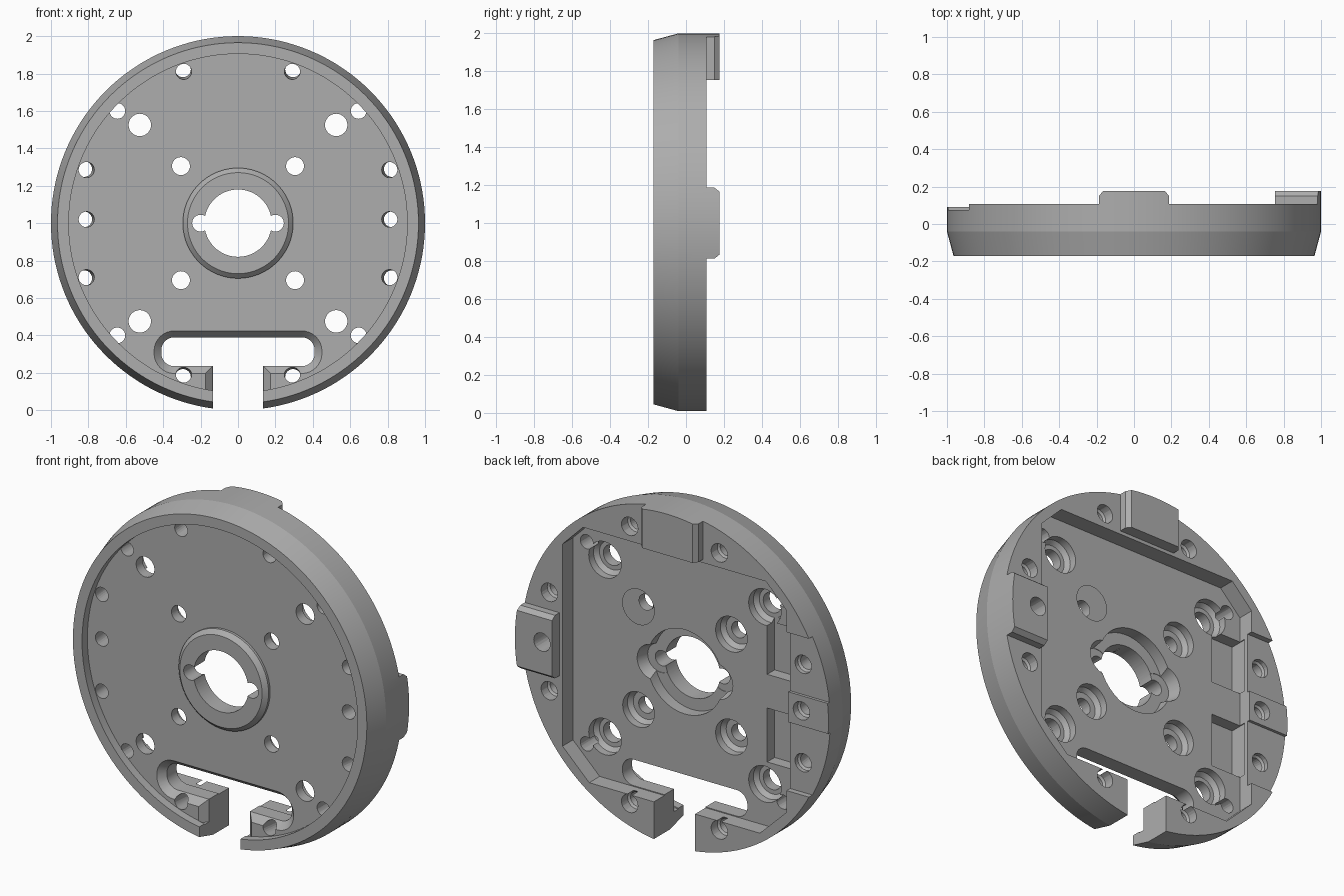
import bpy, bmesh, math
from mathutils import Matrix, Vector

if "Cube" in bpy.data.objects:
    bpy.data.objects.remove(bpy.data.objects["Cube"])

FRONT, FLOOR, BACK_FLOOR, RIM, TOP = -0.17, -0.12, 0.01, 0.108, 0.177


def make_object(name, bm):
    bmesh.ops.recalc_face_normals(bm, faces=bm.faces)
    mesh = bpy.data.meshes.new(name)
    bm.to_mesh(mesh)
    bm.free()
    ob = bpy.data.objects.new(name, mesh)
    bpy.context.collection.objects.link(ob)
    return ob


def lathe(name, profile, steps=144):
    """Spin (radius, y) points about the disc axis."""
    bm = bmesh.new()
    verts = [bm.verts.new((r, y, 1)) for r, y in profile]
    edges = [bm.edges.new(p) for p in zip(verts, verts[1:])]
    bmesh.ops.spin(bm, geom=verts + edges, cent=(0, 0, 1), axis=(0, 1, 0),
                   angle=math.tau, steps=steps, use_duplicate=False)
    bmesh.ops.remove_doubles(bm, verts=bm.verts, dist=1e-5)
    return make_object(name, bm)


def loft(layers):
    """Solid through matching outlines, each (y, points measured from the centre)."""
    bm = bmesh.new()
    rings = [[bm.verts.new((x, y, 1 + z)) for x, z in pts] for y, pts in layers]
    n = len(rings[0])
    for a, b in zip(rings, rings[1:]):
        for i in range(n):
            j = (i + 1) % n
            bm.faces.new((a[i], a[j], b[j], b[i]))
    bm.faces.new(rings[0])
    bm.faces.new(rings[-1])
    return make_object("cutter", bm)


def circle(x, z, r, n=32):
    return [(x + r * math.cos(math.tau * i / n), z + r * math.sin(math.tau * i / n))
            for i in range(n)]


def rect(x0, x1, z0, z1):
    return [(x0, z0), (x1, z0), (x1, z1), (x0, z1)]


def round_rect(x0, x1, z0, z1, r, n=8):
    pts = []
    corners = [(x1 - r, z1 - r), (x0 + r, z1 - r), (x0 + r, z0 + r), (x1 - r, z0 + r)]
    for q, (cx, cz) in enumerate(corners):
        for i in range(n + 1):
            a = (q + i / n) * math.pi / 2
            pts.append((cx + r * math.cos(a), cz + r * math.sin(a)))
    return pts


def cut(*layers):
    tool = loft(layers)
    mod = body.modifiers.new("cut", 'BOOLEAN')
    mod.operation, mod.solver, mod.object = 'DIFFERENCE', 'EXACT', tool
    bpy.context.view_layer.objects.active = body
    bpy.ops.object.modifier_apply(modifier=mod.name)
    bpy.data.objects.remove(tool)


# Disc with raised front hub, recessed face and bevelled rim
body = lathe("mounting_disc", [
    (0, -0.16), (0.27, -0.16), (0.295, -0.135), (0.295, FLOOR), (0.905, FLOOR),
    (0.905, FRONT), (0.965, FRONT), (1, -0.04), (1, TOP), (0, TOP)])


# Back rim, leaving the top and left tabs standing with bevelled flanks
def tab_outline(w):
    t, b = 0.755, 1.2
    return [(-b, -b), (b, -b), (b, -w), (t, -w), (t, w), (b, w), (b, b),
            (w, b), (w, t), (-w, t), (-w, b), (-b, b)]


cut((RIM, tab_outline(0.187)), (0.15, tab_outline(0.187)), (0.2, tab_outline(0.147)))

# Back recess with clipped corners
a, c, low = 0.735, 0.6, 0.77
recess = [(a, -c), (a, c), (c, a), (-c, a), (-a, c), (-a, -c), (-0.56, -low), (0.56, -low)]
cut((BACK_FLOOR, recess), (0.3, recess))

# Lowered right rim and the two pockets beside it
for y, z0, z1 in ((0.075, 0.11, 0.47), (0.092, -0.08, 0.12), (0.075, -0.47, -0.07)):
    step = rect(-1.2, -0.7, z0, z1)
    cut((y, step), (0.3, step))
for z0, z1 in ((0.13, 0.45), (-0.39, -0.07)):
    cut((-0.06, rect(-0.74, -0.54, z0, z1)), (0.05, rect(-0.74, -0.54, z0, z1)))

# Cable slot with bevelled front edge, and the gap leading out of it
slot = round_rect(-0.41, 0.41, -0.765, -0.61, 0.07)
wide = round_rect(-0.45, 0.45, -0.805, -0.575, 0.11)
cut((-0.3, slot), (0.3, slot))
cut((FLOOR - 0.001, wide), (-0.08, slot))
gap = rect(-0.135, 0.135, -1.2, -0.7)
cut((-0.3, gap), (0.3, gap))
cut((FLOOR - 0.001, rect(-0.175, 0.175, -0.9, -0.69)),
    (-0.08, rect(-0.136, 0.136, -0.9, -0.69)))

# Centre bore with side notches, opened out at the back
bore, wide_bore = circle(0, 0, 0.18, 64), circle(0, 0, 0.25, 64)
cut((-0.3, bore), (0.3, bore))
cut((-0.06, wide_bore), (0.3, wide_bore))
for s in (-1, 1):
    cut((-0.3, circle(s * 0.2, 0, 0.045)), (0.3, circle(s * 0.2, 0, 0.045)))
    cut((-0.062, circle(s * 0.21, 0, 0.085)), (0.05, circle(s * 0.21, 0, 0.115)))

# Screw holes with counterbores, in four corners
for sx in (-1, 1):
    for sz in (-1, 1):
        for x, z, r, big in ((0.305, 0.305, 0.048, 0.104), (0.525, 0.525, 0.06, 0.107)):
            x, z = sx * x, sz * z
            cut((-0.3, circle(x, z, r)), (0.3, circle(x, z, r)))
            cut((-0.06, circle(x, z, big * 0.8)), (-0.035, circle(x, z, big)),
                (0.05, circle(x, z, big)))
        pin = circle(sx * 0.645, sz * 0.6, 0.042, 24)
        cut((FLOOR - 0.001, pin), (0.3, pin))

# Rim holes
spots = [(s * 0.29, t * 0.81) for s in (-1, 1) for t in (-1, 1)]
spots += [(s * 0.81, z) for s in (-1, 1) for z in (0.285, 0.02, -0.29)]
for x, z in spots:
    k = 1.015
    cut((FLOOR - 0.001, circle(x, z, 0.042, 24)), (0.04, circle(x * k, z * k, 0.042, 24)),
        (0.05, circle(x * k, z * k, 0.054, 24)), (0.3, circle(x * k, z * k, 0.054, 24)))

# Single grey finish
mat = bpy.data.materials.new("plain_grey")
mat.use_nodes = True
grey = (0.42, 0.42, 0.42, 1)
mat.diffuse_color = grey
mat.node_tree.nodes["Principled BSDF"].inputs["Base Color"].default_value = grey
body.data.materials.clear()
body.data.materials.append(mat)

bpy.ops.object.select_all(action='DESELECT')
body.select_set(True)
bpy.context.view_layer.objects.active = body
bpy.ops.object.shade_smooth_by_angle(angle=math.radians(15))
